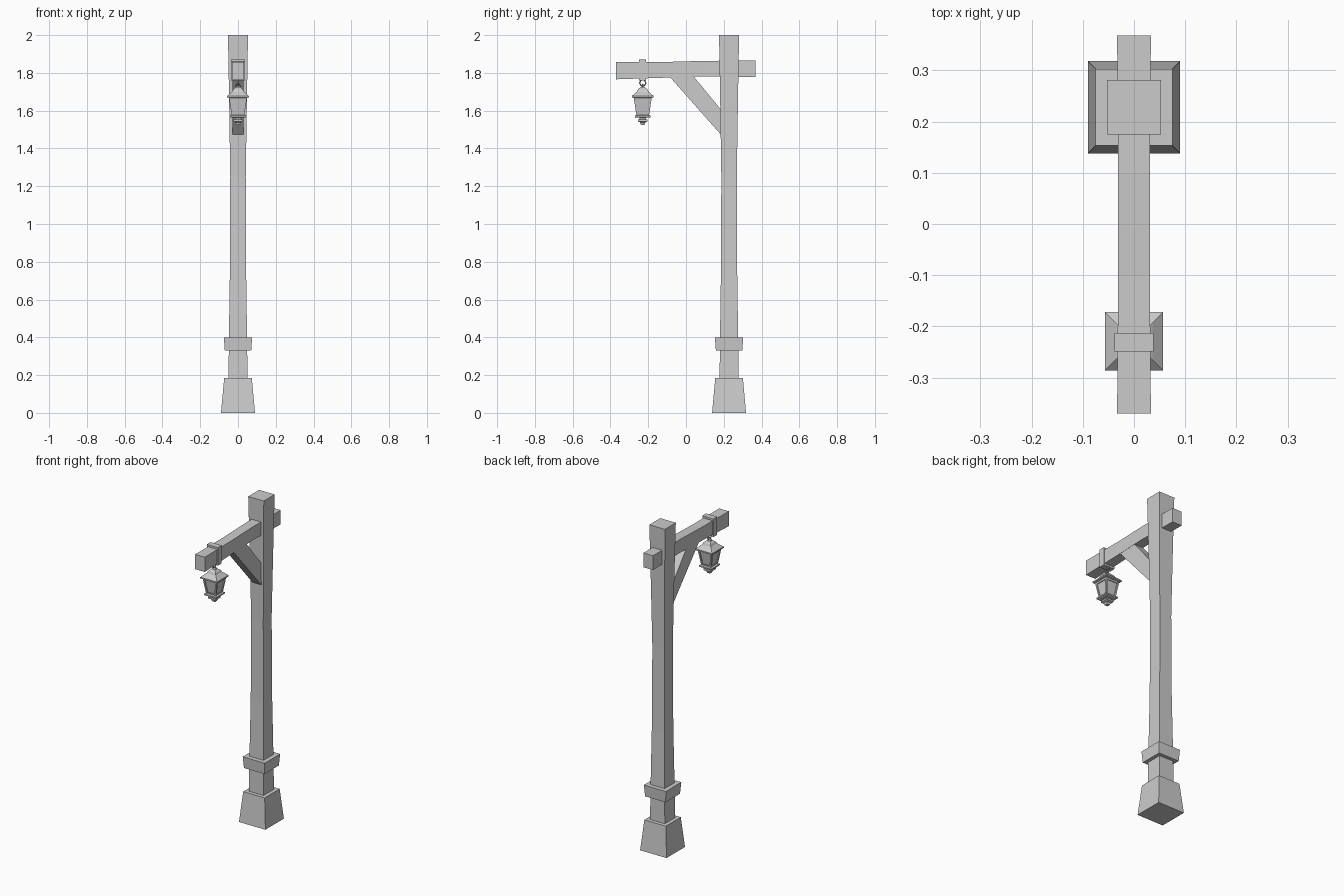
import bpy, bmesh, math
from mathutils import Vector

if "Cube" in bpy.data.objects:
    bpy.data.objects.remove(bpy.data.objects["Cube"])

POST_Y, LAMP_Y = 0.228, -0.229


def finish(name, bm):
    bmesh.ops.recalc_face_normals(bm, faces=bm.faces)
    me = bpy.data.meshes.new(name)
    bm.to_mesh(me)
    bm.free()
    ob = bpy.data.objects.new(name, me)
    bpy.context.collection.objects.link(ob)
    return ob


def loft(name, rings):
    """Skin equal-sized rings of points and cap both ends."""
    bm = bmesh.new()
    loops = [[bm.verts.new(p) for p in r] for r in rings]
    n = len(loops[0])
    for a, b in zip(loops, loops[1:]):
        for i in range(n):
            j = (i + 1) % n
            bm.faces.new((a[i], a[j], b[j], b[i]))
    bm.faces.new(loops[0])
    bm.faces.new(loops[-1])
    return finish(name, bm)


def square_stack(name, y, profile):
    """Square column from (height, half width) pairs."""
    return loft(name, [[(sx * h, y + sy * h, z) for sx, sy in
                        ((-1, -1), (1, -1), (1, 1), (-1, 1))] for z, h in profile])


def beam_y(name, sections):
    """Rectangular bar along y from (y, half x, z low, z high)."""
    return loft(name, [[(-h, y, lo), (h, y, lo), (h, y, hi), (-h, y, hi)]
                       for y, h, lo, hi in sections])


def box(name, c, s):
    x, y, z = c
    return beam_y(name, [(y + k * s[1] / 2, s[0] / 2, z - s[2] / 2, z + s[2] / 2) for k in (-1, 1)]) \
        if x == 0 else loft(name, [[(x + a * s[0] / 2, y + b * s[1] / 2, z + k * s[2] / 2)
                                    for a, b in ((-1, -1), (1, -1), (1, 1), (-1, 1))] for k in (-1, 1)])


# Post, footing and collar
square_stack("post", POST_Y, [(0.10, 0.051), (0.40, 0.048), (0.75, 0.043), (1.25, 0.041),
                              (1.65, 0.047), (2.0, 0.053)])
square_stack("post_footing", POST_Y, [(0, 0.09), (0.185, 0.073)])
square_stack("post_collar", POST_Y, [(0.33, 0.070), (0.40, 0.075)])

# Cross arm, slightly waisted
beam_y("cross_arm", [(-0.37, 0.033, 1.766, 1.857), (-0.10, 0.031, 1.775, 1.858),
                     (0.10, 0.031, 1.782, 1.864), (0.368, 0.033, 1.777, 1.865)])

# Diagonal brace
brace = [(-0.085, 1.778), (0.04, 1.782), (0.19, 1.60), (0.19, 1.467)]
loft("diagonal_brace", [[(x, y, z) for y, z in brace] for x in (-0.03, 0.03)])

# Iron strap around the arm, with small rivets
for z, n in ((1.865, "top"), (1.766, "bottom")):
    box("strap_" + n, (0, LAMP_Y - 0.002, z), (0.076, 0.037, 0.012))
for s in (-1, 1):
    box("strap_side", (s * 0.035, LAMP_Y - 0.002, 1.8155), (0.006, 0.037, 0.111))


# Chain links, alternating direction
def link(name, z, r, rot):
    bpy.ops.mesh.primitive_torus_add(major_segments=6, minor_segments=4, major_radius=r,
                                     minor_radius=0.0035, location=(0, LAMP_Y, z),
                                     rotation=(math.pi / 2, 0, rot))
    bpy.context.object.name = name


link("chain_link_upper", 1.747, 0.017, math.pi / 2)
link("chain_link_lower", 1.729, 0.013, 0)

# Lantern roof, floor and finial
square_stack("lantern_roof", LAMP_Y, [(1.668, 0.050), (1.670, 0.057), (1.678, 0.057), (1.697, 0.036),
                                      (1.700, 0.031), (1.713, 0.025), (1.724, 0.012)])
square_stack("lantern_floor", LAMP_Y, [(1.563, 0.036), (1.566, 0.042), (1.574, 0.042), (1.577, 0.036)])
square_stack("lantern_finial", LAMP_Y, [(1.566, 0.017), (1.556, 0.017), (1.553, 0.025), (1.543, 0.025),
                                        (1.538, 0.014), (1.525, 0.010)])

# Lantern glass with frame bars at the corners, top and bottom
square_stack("lantern_glass", LAMP_Y, [(1.572, 0.027), (1.672, 0.041)])
for sx in (-1, 1):
    for sy in (-1, 1):
        rings = []
        for z, h in ((1.572, 0.028), (1.672, 0.043)):
            rings.append([(sx * h + a * 0.005, LAMP_Y + sy * h + b * 0.005, z)
                          for a, b in ((-1, -1), (1, -1), (1, 1), (-1, 1))])
        loft("lantern_corner_bar", rings)
square_stack("lantern_top_rail", LAMP_Y, [(1.658, 0.044), (1.670, 0.046)])
square_stack("lantern_bottom_rail", LAMP_Y, [(1.574, 0.031), (1.585, 0.033)])
